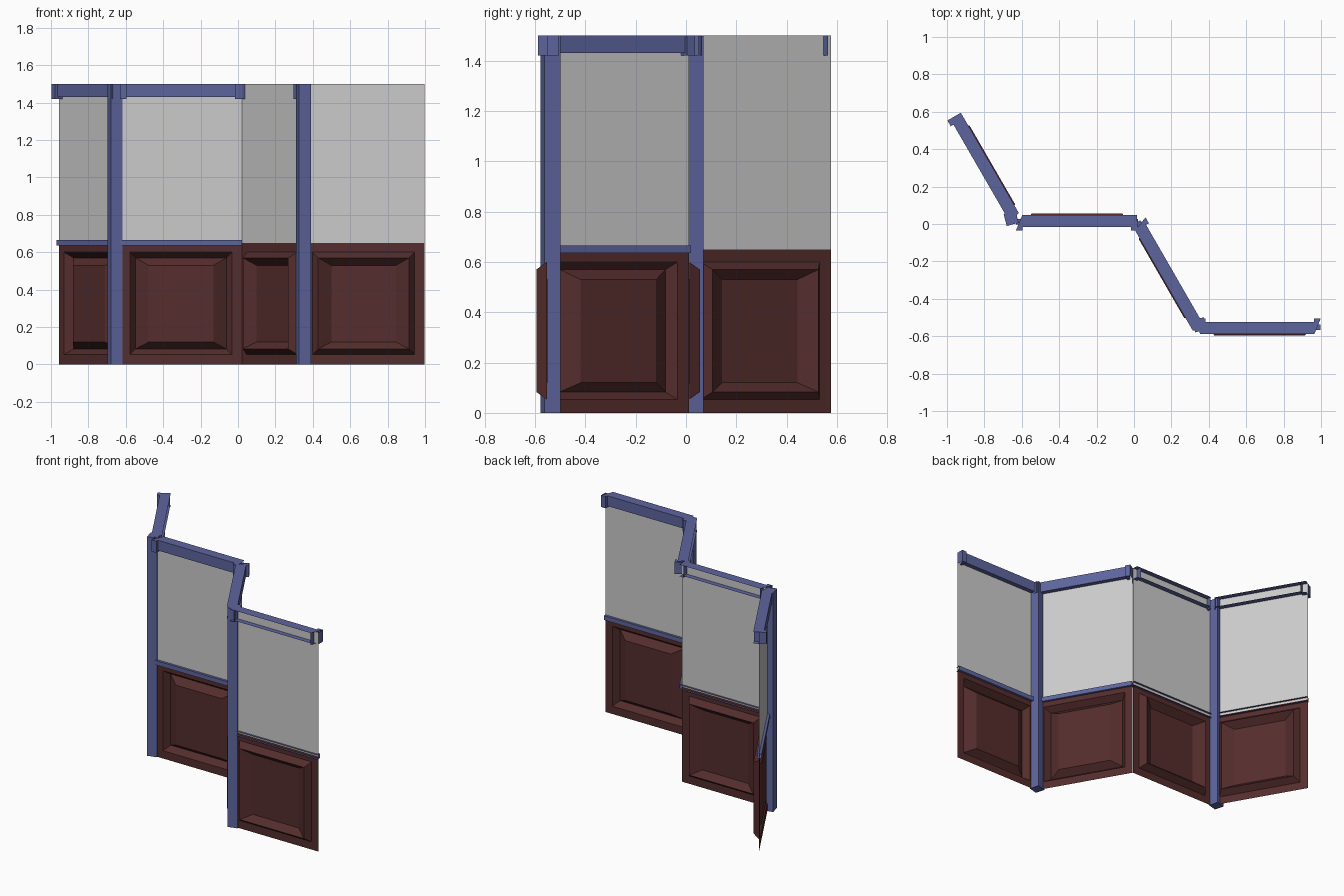
import bpy, math
from mathutils import Matrix

if "Cube" in bpy.data.objects:
    bpy.data.objects.remove(bpy.data.objects["Cube"])

L = 0.652            # length of one wall panel
H = 1.5              # full height
P = [(-0.957, 0.577), (-0.631, 0.013), (0.020, 0.013), (0.346, -0.553), (0.998, -0.553)]


def material(name, color):
    m = bpy.data.materials.new(name)
    m.diffuse_color = (*color, 1)
    m.use_nodes = True
    m.node_tree.nodes["Principled BSDF"].inputs["Base Color"].default_value = m.diffuse_color
    return m


BLUE = material("blue_trim", (0.11, 0.13, 0.34))
BROWN = material("dark_wood", (0.09, 0.026, 0.026))


def mesh(name, verts, faces, matrix, mat=None):
    me = bpy.data.meshes.new(name)
    me.from_pydata(verts, [], faces)
    ob = bpy.data.objects.new(name, me)
    bpy.context.collection.objects.link(ob)
    ob.matrix_world = matrix
    if mat:
        me.materials.append(mat)
    return ob


def trim(name, x0, x1, ya, yb, z0, z1, matrix, cut0=0, cut1=0, end0=None, end1=None):
    """Channel that is open at the back; end0/end1 give the depth of each end cap."""
    v = [(x0, ya, z0), (x1, ya, z0), (x1 - cut1, yb, z0), (x0 + cut0, yb, z0),
         (x0, ya, z1), (x1, ya, z1), (x1 - cut1, yb, z1), (x0 + cut0, yb, z1)]
    f = [(0, 1, 5, 4), (4, 5, 6, 7), (3, 2, 1, 0)]
    for x, end, flip in ((x0, end0, False), (x1, end1, True)):
        if end is not None:
            n = len(v)
            v += [(x, ya, z0), (x, ya, z1), (x, end, z1), (x, end, z0)]
            f.append((n + 3, n + 2, n + 1, n) if flip else (n, n + 1, n + 2, n + 3))
    return mesh(name, v, f, matrix, BLUE)


def rect(ix, z0, z1, y):
    return [(ix, y, z0), (L - ix, y, z0), (L - ix, y, z1), (ix, y, z1)]


def section(i, a, b, miter_start):
    """One wall section; local -y is the trimmed side, +y the side with the raised moulding."""
    ang = math.atan2(b[1] - a[1], b[0] - a[0])
    M = Matrix.Translation((a[0], a[1], 0)) @ Matrix.Rotation(ang, 4, 'Z')

    # plain upper wall sheet
    mesh(f"upper_wall_{i}", rect(0, 0.65, H, 0), [(0, 1, 2, 3)], M)

    # wainscot sheet: frame, moulding ridge, field
    rings = [rect(0, 0, 0.65, 0), rect(0.053, 0.053, 0.60, 0),
             rect(0.083, 0.083, 0.57, 0.042), rect(0.153, 0.12, 0.53, -0.003)]
    v = [p for r in rings for p in r]
    f = [(k * 4 + j, k * 4 + (j + 1) % 4, k * 4 + 4 + (j + 1) % 4, k * 4 + 4 + j)
         for k in range(3) for j in range(4)]
    f.append((12, 13, 14, 15))
    mesh(f"wainscot_{i}", v, f, M, BROWN)

    # chair rail and top beam
    trim(f"chair_rail_{i}", 0, L, -0.016, 0.014, 0.635, 0.665, M)
    w = 0.036
    trim(f"top_beam_{i}", w, L - w, -0.030, 0.036, 1.43, H, M)

    # beam end brackets, mitred at one end
    c0, c1 = (w - 0.002, 0.006) if miter_start else (0, w - 0.002)
    trim(f"bracket_start_{i}", 0, w, -0.047, 0.036, 1.42, H, M, cut0=c0, end0=0, end1=0.036)
    trim(f"bracket_end_{i}", L - w, L, -0.047, 0.036, 1.42, H, M, cut1=c1, end0=0.036, end1=0)


section(1, P[0], P[1], False)
section(2, P[1], P[2], True)
section(3, P[3], P[2], False)
section(4, P[4], P[3], True)

# corner posts
for n, (x, y) in enumerate([(-0.657, 0.030), (0.350, -0.539)], 1):
    bpy.ops.mesh.primitive_cube_add(size=1, location=(x, y, H / 2 - 0.0005),
                                    rotation=(0, 0, math.radians(15)))
    post = bpy.context.object
    post.name = f"corner_post_{n}"
    post.scale = (0.066, 0.066, H - 0.001)
    post.data.materials.append(BLUE)
